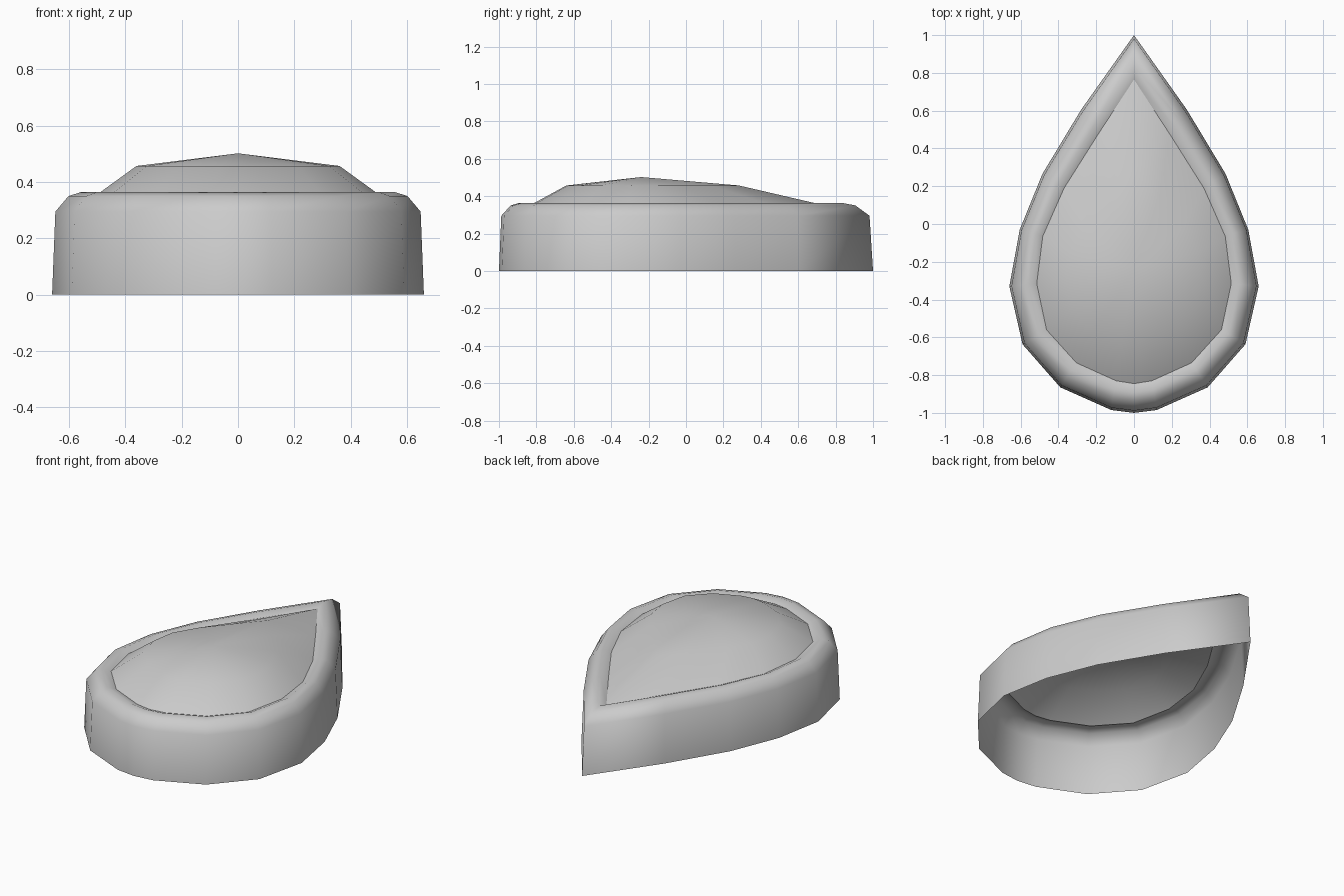
import bpy, bmesh

if "Cube" in bpy.data.objects:
    bpy.data.objects.remove(bpy.data.objects["Cube"])

# Right half of the teardrop outlines, tip to rounded end
OUTER = [(0, 1), (.28, .605), (.485, .265), (.605, -.03), (.66, -.33),
         (.59, -.637), (.39, -.865), (.12, -.985), (0, -1)]
INNER = [(0, .765), (.19, .475), (.37, .19), (.483, -.065), (.515, -.315),
         (.463, -.56), (.305, -.735), (.095, -.83), (0, -.845)]
CY = -.24  # dome peak position

grey = bpy.data.materials.new("soft_grey")
grey.diffuse_color = (.6, .6, .6, 1)
grey.use_nodes = True
grey.node_tree.nodes["Principled BSDF"].inputs["Base Color"].default_value = grey.diffuse_color


def mirrored(half):
    return half + [(-x, y) for x, y in reversed(half[1:-1])]


def blend(t):
    return mirrored([(a[0] + (b[0] - a[0]) * t, a[1] + (b[1] - a[1]) * t)
                     for a, b in zip(OUTER, INNER)])


def loft(name, rings, peak=None):
    """Skin (outline, height) rings from outside in, optionally closed at a peak."""
    bm = bmesh.new()
    loops = [[bm.verts.new((x, y, z)) for x, y in pts] for pts, z in rings]
    n = len(loops[0])
    for lo, hi in zip(loops, loops[1:]):
        for i in range(n):
            j = (i + 1) % n
            # outlines run clockwise seen from above
            bm.faces.new((lo[j], lo[i], hi[i], hi[j]))
    if peak:
        top = bm.verts.new(peak)
        last = loops[-1]
        for i in range(n):
            bm.faces.new((last[(i + 1) % n], last[i], top))
    for f in bm.faces:
        f.smooth = True
    me = bpy.data.meshes.new(name)
    bm.to_mesh(me)
    bm.free()
    me.materials.append(grey)
    ob = bpy.data.objects.new(name, me)
    bpy.context.collection.objects.link(ob)
    return ob


# Open-bottomed wall with rounded rim
loft("rim", [(blend(t), z) for t, z in
             [(0, 0), (.08, .295), (.4, .35), (.7, .364), (1, .345)]])

# Domed stone: girdle, shoulder ring and peak
shoulder = [(x * .7, CY + (y - CY) * (.52 if y > CY else .66))
            for x, y in mirrored(INNER)]
loft("domed_stone", [(blend(1), .345), (shoulder, .457)], (0, CY, .502))
